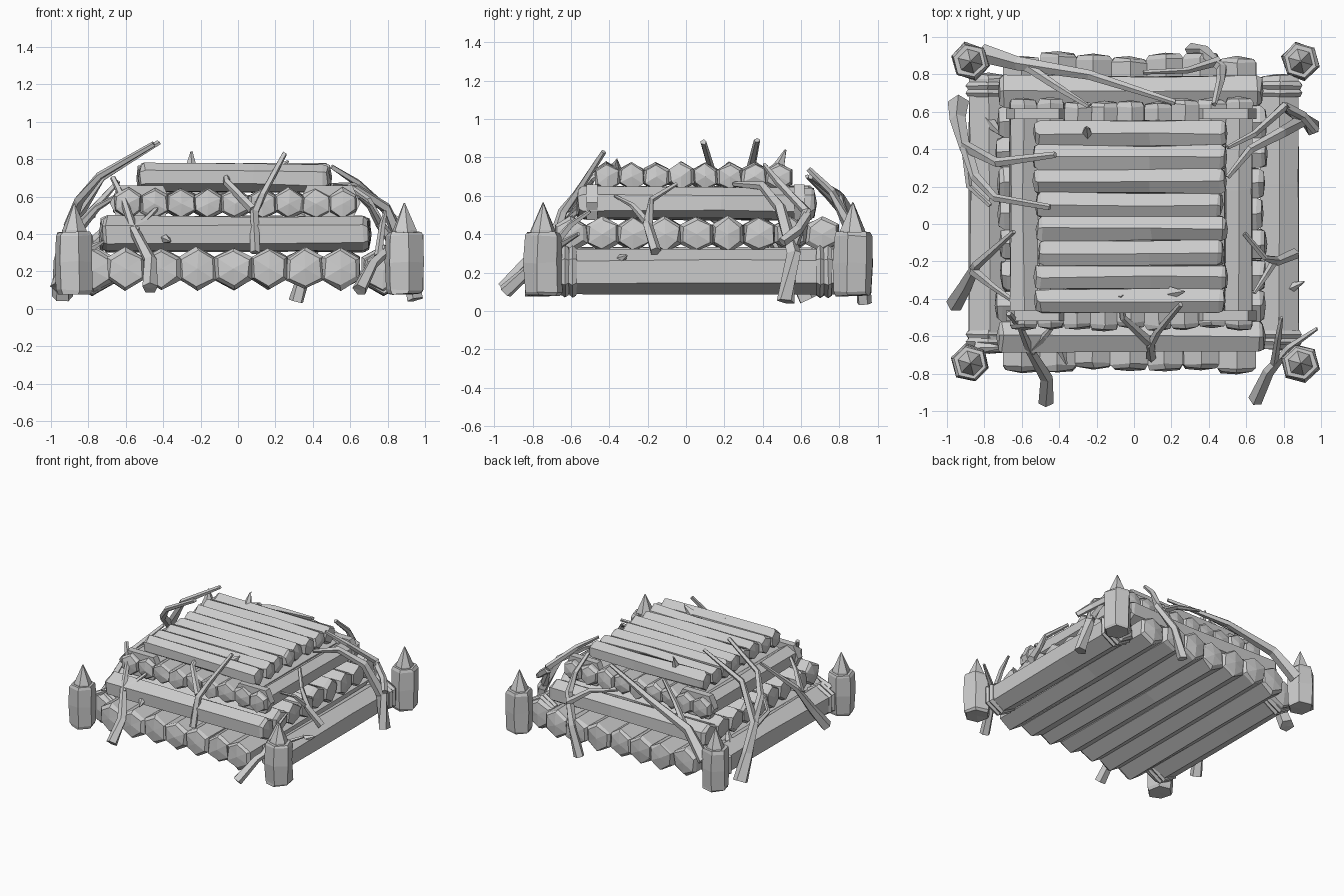
import bpy, bmesh, math, random
from mathutils import Vector

random.seed(4)


def tube(name, pts, radii, sides=6, jitter=0.0, cap=0.0, turn=0.0):
    """Flat-faced tube through pts; cap pushes out shallow pyramid ends."""
    pts = [Vector(p) for p in pts]
    bm = bmesh.new()
    rings = []
    n = len(pts)
    for i, (p, r) in enumerate(zip(pts, radii)):
        d = (pts[min(i + 1, n - 1)] - pts[max(i - 1, 0)]).normalized()
        q = d.to_track_quat('Z', 'Y')
        ring = []
        for k in range(sides):
            a = math.pi / 2 + turn + 2 * math.pi * k / sides
            v = p + q @ Vector((r * math.cos(a), r * math.sin(a), 0))
            v += Vector([random.uniform(-jitter, jitter) for _ in range(3)])
            ring.append(bm.verts.new(v))
        rings.append(ring)
    for a, b in zip(rings, rings[1:]):
        for k in range(sides):
            j = (k + 1) % sides
            bm.faces.new((a[k], a[j], b[j], b[k]))
    for ring, end, nxt in ((rings[0], pts[0], pts[1]), (rings[-1], pts[-1], pts[-2])):
        tip = bm.verts.new(end + (end - nxt).normalized() * cap)
        for k in range(sides):
            bm.faces.new((ring[k], ring[(k + 1) % sides], tip))
    finish(bm, name)


def finish(bm, name):
    bmesh.ops.recalc_face_normals(bm, faces=bm.faces)
    me = bpy.data.meshes.new(name)
    bm.to_mesh(me)
    bm.free()
    bpy.context.collection.objects.link(bpy.data.objects.new(name, me))


def log(name, axis, offset, z, lo, hi, r):
    """Rough hexagonal log with chamfered, slightly domed ends."""
    lo += random.uniform(-0.015, 0.015)
    hi += random.uniform(-0.015, 0.015)
    ts = [lo + 0.012, lo + 0.035, lo * 0.4 + hi * 0.6, hi - 0.035, hi - 0.012]
    pts = [(t, offset, z) if axis == 'x' else (offset, t, z) for t in ts]
    tube(name, pts, [r * 0.86, r * 1.02, r, r * 1.02, r * 0.86], jitter=0.007, cap=0.012)


def layer(name, axis, first, last, count, z, lo, hi, r):
    for i in range(count):
        log(name, axis, first + (last - first) * i / (count - 1), z, lo, hi, r)


def branch(name, pts, r0, r1):
    n = len(pts) - 1
    tube(name, pts, [(r0 + (r1 - r0) * i / n) * 1.15 for i in range(n + 1)],
         sides=5, jitter=0.003)


# Four stacked log layers, alternating direction and shrinking upward
layer("base_log", 'y', -0.60, 0.55, 7, 0.215, -0.79, 0.91, 0.112)
layer("second_log", 'x', -0.60, 0.71, 9, 0.40, -0.73, 0.70, 0.092)
layer("third_log", 'y', -0.59, 0.56, 9, 0.562, -0.57, 0.67, 0.084)
layer("top_log", 'x', -0.41, 0.485, 8, 0.70, -0.53, 0.49, 0.073)

# Outer base logs with doubled rope bands
for s in (-1, 1):
    log("side_log", 'y', s * 0.775, 0.205, -0.68, 0.80, 0.118)
    for y in (-0.61, 0.72):
        for dy in (-0.02, 0.02):
            tube("side_rope", [(s * 0.78, y + dy + t, 0.205) for t in (-0.02, 0, 0.02)],
                 [0.122, 0.136, 0.122], jitter=0.003)

# Bands binding pairs of logs at the corners of the third layer
PROFILE = [(-0.165, 0), (-0.12, -0.09), (0.12, -0.09), (0.165, 0), (0.12, 0.095), (-0.12, 0.095)]
for x in (-0.52, 0.49):
    for y in (-0.49, 0.59):
        bm = bmesh.new()
        face = bm.faces.new([bm.verts.new((x + a, y - 0.028, 0.565 + b)) for a, b in PROFILE])
        ext = bmesh.ops.extrude_face_region(bm, geom=[face])
        bmesh.ops.translate(bm, vec=(0, 0.056, 0),
                            verts=[v for v in ext['geom'] if isinstance(v, bmesh.types.BMVert)])
        bm.faces.new([v for v in face.verts]) if not face.is_valid else None
        finish(bm, "pair_rope")

# Pointed corner posts
for x in (-0.875, 0.89):
    for y in (-0.745, 0.87):
        tube("corner_post", [(x, y, z) for z in (0.08, 0.10, 0.25, 0.39, 0.41)],
             [0.092, 0.10, 0.104, 0.10, 0.09], jitter=0.006, turn=0.25)
        tube("post_spike", [(x, y, 0.40), (x, y, 0.42), (x, y, 0.565)],
             [0.07, 0.066, 0.002], jitter=0.002, turn=0.25)

# Front branches
branch("front_left_branch", [(-0.47, -0.95, 0.11), (-0.47, -0.82, 0.26), (-0.56, -0.67, 0.43),
                             (-0.61, -0.55, 0.58), (-0.67, -0.48, 0.70)], 0.036, 0.012)
branch("front_left_twig", [(-0.55, -0.68, 0.42), (-0.48, -0.60, 0.49), (-0.41, -0.52, 0.56)], 0.022, 0.008)
branch("front_mid_branch", [(0.09, -0.71, 0.30), (0.09, -0.64, 0.52), (0.13, -0.57, 0.61),
                            (0.25, -0.43, 0.83)], 0.027, 0.013)
branch("front_mid_twig", [(0.08, -0.63, 0.53), (-0.06, -0.50, 0.68), (-0.07, -0.38, 0.76)], 0.025, 0.011)
branch("front_right_branch", [(0.65, -0.94, 0.10), (0.72, -0.79, 0.24), (0.83, -0.66, 0.34),
                              (0.98, -0.56, 0.40)], 0.036, 0.008)
branch("front_right_twig", [(0.75, -0.74, 0.28), (0.77, -0.60, 0.45), (0.79, -0.50, 0.52)], 0.022, 0.009)

# Right side branches
branch("right_back_branch", [(0.95, 0.52, 0.05), (0.90, 0.56, 0.30), (0.79, 0.49, 0.54),
                             (0.62, 0.40, 0.65), (0.50, 0.25, 0.66)], 0.042, 0.013)
branch("right_back_twig", [(0.88, 0.56, 0.34), (0.80, 0.63, 0.52), (0.64, 0.48, 0.67),
                           (0.50, 0.41, 0.76)], 0.028, 0.011)
branch("right_back_stub", [(0.80, 0.63, 0.50), (0.90, 0.58, 0.42), (0.97, 0.50, 0.36)], 0.025, 0.022)
branch("right_front_branch", [(0.86, -0.16, 0.31), (0.76, -0.20, 0.45), (0.70, -0.18, 0.58),
                              (0.59, -0.05, 0.66)], 0.027, 0.010)
branch("right_front_twig", [(0.75, -0.20, 0.46), (0.70, -0.28, 0.55), (0.64, -0.37, 0.60)], 0.020, 0.008)

# Left side branches
branch("left_back_branch", [(-0.94, 0.64, 0.06), (-0.94, 0.55, 0.25), (-0.90, 0.41, 0.44),
                            (-0.73, 0.33, 0.70), (-0.42, 0.37, 0.89)], 0.050, 0.014)
branch("left_back_limb", [(-0.90, 0.41, 0.44), (-0.85, 0.25, 0.58), (-0.74, 0.14, 0.71),
                          (-0.45, 0.09, 0.88)], 0.030, 0.013)
branch("left_back_twig", [(-0.90, 0.43, 0.40), (-0.88, 0.20, 0.44), (-0.77, 0.10, 0.50)], 0.024, 0.010)
branch("left_front_branch", [(-0.96, -0.43, 0.11), (-0.90, -0.33, 0.27), (-0.84, -0.22, 0.46),
                             (-0.64, -0.04, 0.68)], 0.042, 0.011)
branch("left_front_twig", [(-0.86, -0.25, 0.42), (-0.75, -0.34, 0.54), (-0.62, -0.43, 0.62)], 0.025, 0.009)

# Back branches
branch("back_right_branch", [(0.31, 0.93, 0.04), (0.38, 0.92, 0.27), (0.47, 0.83, 0.48),
                             (0.46, 0.76, 0.62), (0.43, 0.64, 0.74)], 0.036, 0.013)
branch("back_right_twig", [(0.45, 0.87, 0.42), (0.28, 0.82, 0.54), (0.05, 0.81, 0.60)], 0.024, 0.010)
branch("back_left_branch", [(-0.80, 0.91, 0.30), (-0.62, 0.86, 0.48), (-0.24, 0.80, 0.60),
                            (0.22, 0.65, 0.70)], 0.045, 0.014)
branch("back_left_twig", [(-0.60, 0.86, 0.48), (-0.42, 0.74, 0.60), (-0.24, 0.63, 0.70)], 0.026, 0.010)

# Small snapped-off thorns on the logs
for a, b in (((-0.25, 0.48, 0.74), (-0.25, 0.52, 0.84)), ((0.20, -0.37, 0.73), (0.27, -0.36, 0.79)),
             ((-0.78, 0.55, 0.28), (-0.69, 0.46, 0.38)), ((-0.84, -0.66, 0.29), (-0.70, -0.66, 0.37)),
             ((-0.40, -0.64, 0.38), (-0.36, -0.75, 0.36)), ((0.82, -0.35, 0.26), (0.91, -0.31, 0.29))):
    branch("thorn", [a, b], 0.032, 0.004)
